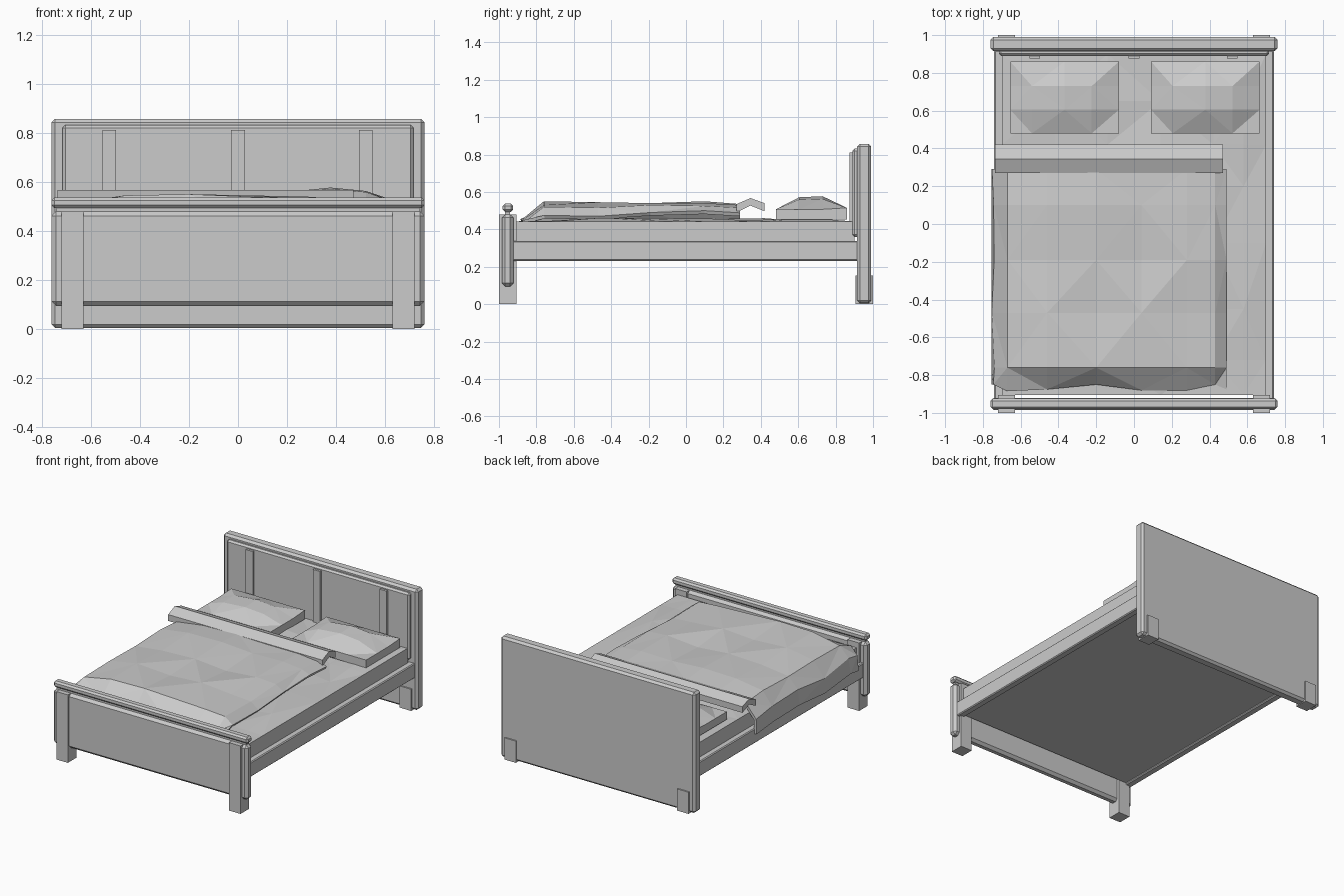
import bpy, bmesh, math

if "Cube" in bpy.data.objects:
    bpy.data.objects.remove(bpy.data.objects["Cube"])

grey = bpy.data.materials.new("plain grey")
grey.diffuse_color = (0.6, 0.6, 0.6, 1)
grey.use_nodes = True
grey.node_tree.nodes["Principled BSDF"].inputs["Base Color"].default_value = grey.diffuse_color


def finish(name, bm):
    bmesh.ops.recalc_face_normals(bm, faces=bm.faces)
    me = bpy.data.meshes.new(name)
    bm.to_mesh(me)
    bm.free()
    me.materials.append(grey)
    ob = bpy.data.objects.new(name, me)
    bpy.context.collection.objects.link(ob)
    return ob


def box(name, x, y, z, bevel=0):
    """Box from (min, max) ranges with an optional chamfer."""
    bm = bmesh.new()
    bmesh.ops.create_cube(bm, size=1)
    for v in bm.verts:
        v.co = [r[0] if c < 0 else r[1] for c, r in zip(v.co, (x, y, z))]
    ob = finish(name, bm)
    if bevel:
        m = ob.modifiers.new("chamfer", "BEVEL")
        m.width, m.segments = bevel, 1
    return ob


def sheet(name, xs, ys, height, bottom=None, thick=0):
    """Faceted cloth grid; height(i, j) gives z, or (x, y, z) when draped."""
    bm = bmesh.new()
    top = [[None] * len(xs) for _ in ys]
    for j, y in enumerate(ys):
        for i, x in enumerate(xs):
            h = height(i, j)
            top[j][i] = bm.verts.new(h if isinstance(h, tuple) else (x, y, h))
    for j in range(len(ys) - 1):
        for i in range(len(xs) - 1):
            a, b, c, d = top[j][i], top[j][i + 1], top[j + 1][i + 1], top[j + 1][i]
            tris = ((a, b, c), (a, c, d)) if (i + j) % 2 else ((a, b, d), (b, c, d))
            for t in tris:
                bm.faces.new(t)
    if bottom is not None:
        # close the cloth down to a flat underside
        rim = [e for e in bm.edges if e.is_boundary]
        new = bmesh.ops.extrude_edge_only(bm, edges=rim)["geom"]
        for v in new:
            if isinstance(v, bmesh.types.BMVert):
                v.co.z = bottom
        bmesh.ops.holes_fill(bm, edges=[e for e in bm.edges if e.is_boundary])
    ob = finish(name, bm)
    if thick:
        m = ob.modifiers.new("thickness", "SOLIDIFY")
        m.thickness, m.offset = thick, -1
    return ob


# Headboard: main board, raised inner panel, three slats
box("headboard", (-.76, .76), (.915, .99), (.005, .857), .015)
box("headboard_panel", (-.715, .715), (.89, .925), (.36, .832), .012)
for x in (-.525, 0, .52):
    box("headboard_slat", (x - .028, x + .028), (.875, .9), (.35, .812))

# Footboard: panel, neck and top rail
box("footboard", (-.76, .76), (-.985, -.922), (.095, .48), .018)
box("footboard_neck", (-.74, .74), (-.967, -.94), (.47, .5))
box("footboard_cap", (-.76, .76), (-.98, -.924), (.493, .537), .012)

# Legs and side rails
for s in (-1, 1):
    x = sorted((s * .63, s * .72))
    box("front_leg", x, (-1, -.905), (0, .48))
    box("back_leg", x, (.905, 1), (0, .153))
    box("side_rail", sorted((s * .69, s * .74)), (-.93, .92), (.232, .338), .006)

# Mattress on its base
box("mattress_base", (-.7, .7), (-.905, .9), (.245, .34))
mx = [-.7, -.42, -.14, .14, .42, .58, .7]
my = [-.905, -.72, -.45, -.1, .2, .42, .65, .9]
sheet("mattress", mx, my, lambda i, j: .442 if i in (0, 6) or j in (0, 7)
      else .45 + .012 * math.sin(i * 2.1 + j * 1.7), bottom=.335)

# Pillows: faceted domes with a straight rim
PILLOW = ((.0, .045, .04, .0), (.02, .07, .075, .02))
for name, x0, peak in (("left_pillow", -.655, .055), ("right_pillow", .09, .07)):
    px = [x0 + .575 * t for t in (0, .2, .5, .75, 1)]
    py = [.48, .605, .73, .86]
    col = (0, .75, 1, .8, 0)
    row = (0, .92, 1, 0)

    def dome(i, j):
        return .507 + peak * col[i] * row[j] + .008 * (j == 3)
    sheet(name, px, py, dome, bottom=.452)

# Duvet: crumpled top, slope at the foot, drape over the left rail
dx = [-.755, -.745, -.67, -.46, -.2, .04, .28, .43, .49]
dy = [-.87, -.76, -.47, -.19, .1, .29]
RISE = ((.455, .45, .455, .45, .445, .45, .448),
        (.505, .545, .55, .54, .53, .52, .475),
        (.51, .545, .53, .545, .525, .515, .47),
        (.505, .53, .54, .52, .54, .53, .49),
        (.515, .545, .55, .535, .54, .525, .50),
        (.50, .53, .535, .53, .53, .515, .488))


def duvet(i, j):
    if i < 2:
        sway = .008 * math.sin(j * 2.3)
        return (dx[i] + sway * i, dy[j] + .02 * (j == 0), (.315, .42)[i] + 2 * sway)
    return (dx[i], dy[j] + (.02 * math.sin(i * 2) if j == 0 else 0), RISE[j][i - 2])


sheet("duvet", dx, dy, duvet, thick=.02)

# Folded back edge of the duvet: an arched strip
profile = [(.27, .535), (.345, .567), (.42, .54), (.42, .497), (.345, .527), (.27, .49)]
bm = bmesh.new()
ends = [[bm.verts.new((x, y, z)) for y, z in profile] for x in (-.735, .47)]
for k in range(6):
    n = (k + 1) % 6
    bm.faces.new((ends[0][k], ends[0][n], ends[1][n], ends[1][k]))
for e in ends:
    for q in ((0, 1, 4, 5), (1, 2, 3, 4)):
        bm.faces.new([e[k] for k in q])
finish("duvet_fold", bm)
